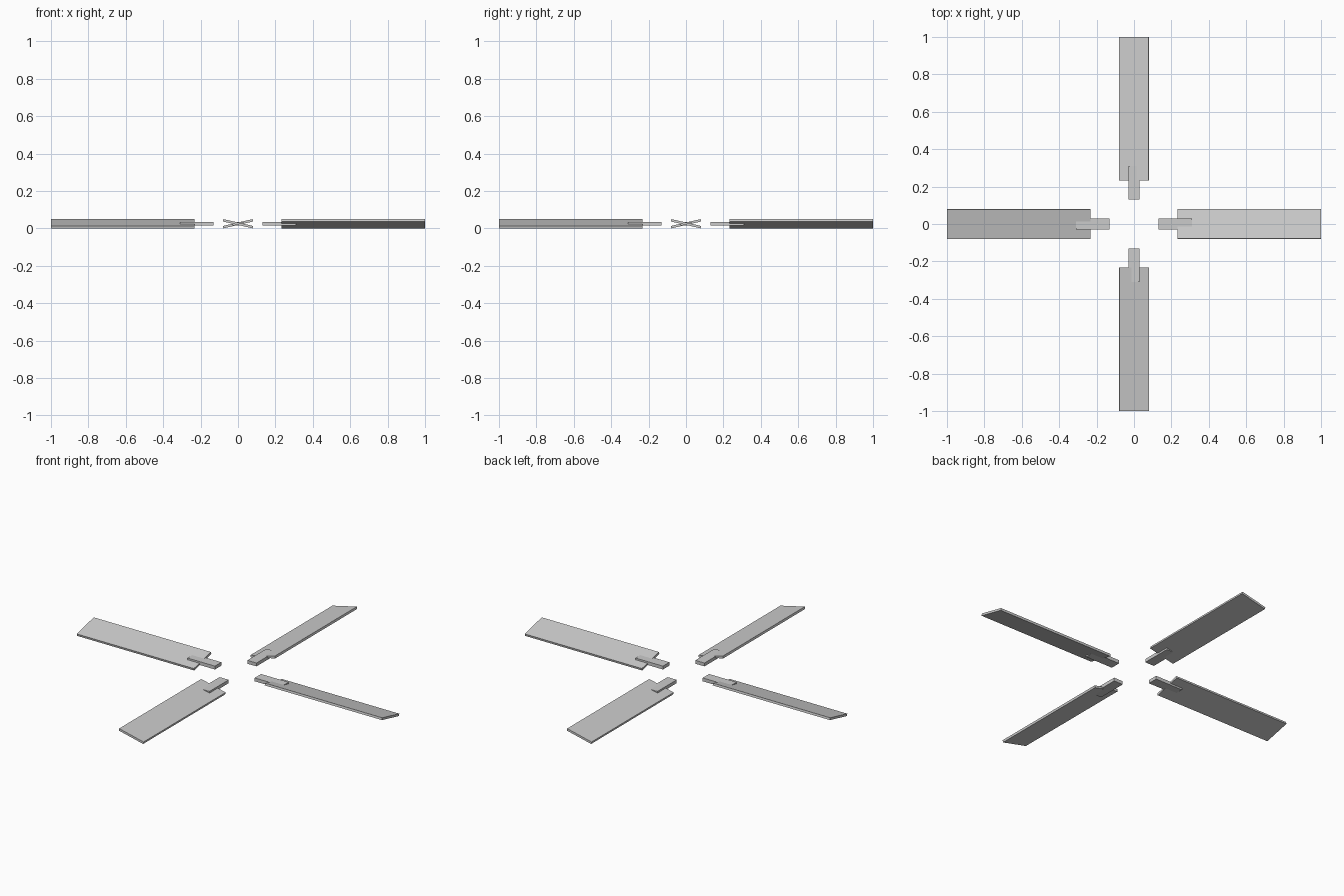
import bpy
import math
from mathutils import Matrix, Vector

cube = bpy.data.objects.get("Cube")
if cube:
    bpy.data.objects.remove(cube, do_unlink=True)

grey = bpy.data.materials.new("plain grey")
grey.use_nodes = True
colour = (0.6, 0.6, 0.6, 1)
grey.diffuse_color = colour
grey.node_tree.nodes["Principled BSDF"].inputs["Base Color"].default_value = colour

PITCH = math.radians(-13)
MID_Z = 0.025


def slab(name, x0, x1, width, thick, pitch, turn):
    """Flat bar lying along a radius, pitched about its length, turned about z."""
    bpy.ops.mesh.primitive_cube_add(size=1)
    ob = bpy.context.object
    ob.name = name
    ob.data.transform(Matrix.Diagonal(Vector((x1 - x0, width, thick, 1))))
    ob.data.transform(Matrix.Translation(((x0 + x1) / 2, 0, 0))) 
    ob.data.transform(Matrix.Rotation(pitch, 4, 'X'))
    ob.matrix_world = Matrix.Translation((0, 0, MID_Z)) @ Matrix.Rotation(turn, 4, 'Z')
    ob.data.materials.append(grey)


# Four pitched blades, each on a level mounting arm
for i, side in enumerate(("left", "back", "right", "front")):
    turn = i * math.pi / 2
    slab(side + "_blade", 0.232, 1.0, 0.164, 0.013, PITCH, turn)
    slab(side + "_arm", 0.13, 0.31, 0.06, 0.02, 0, turn)
